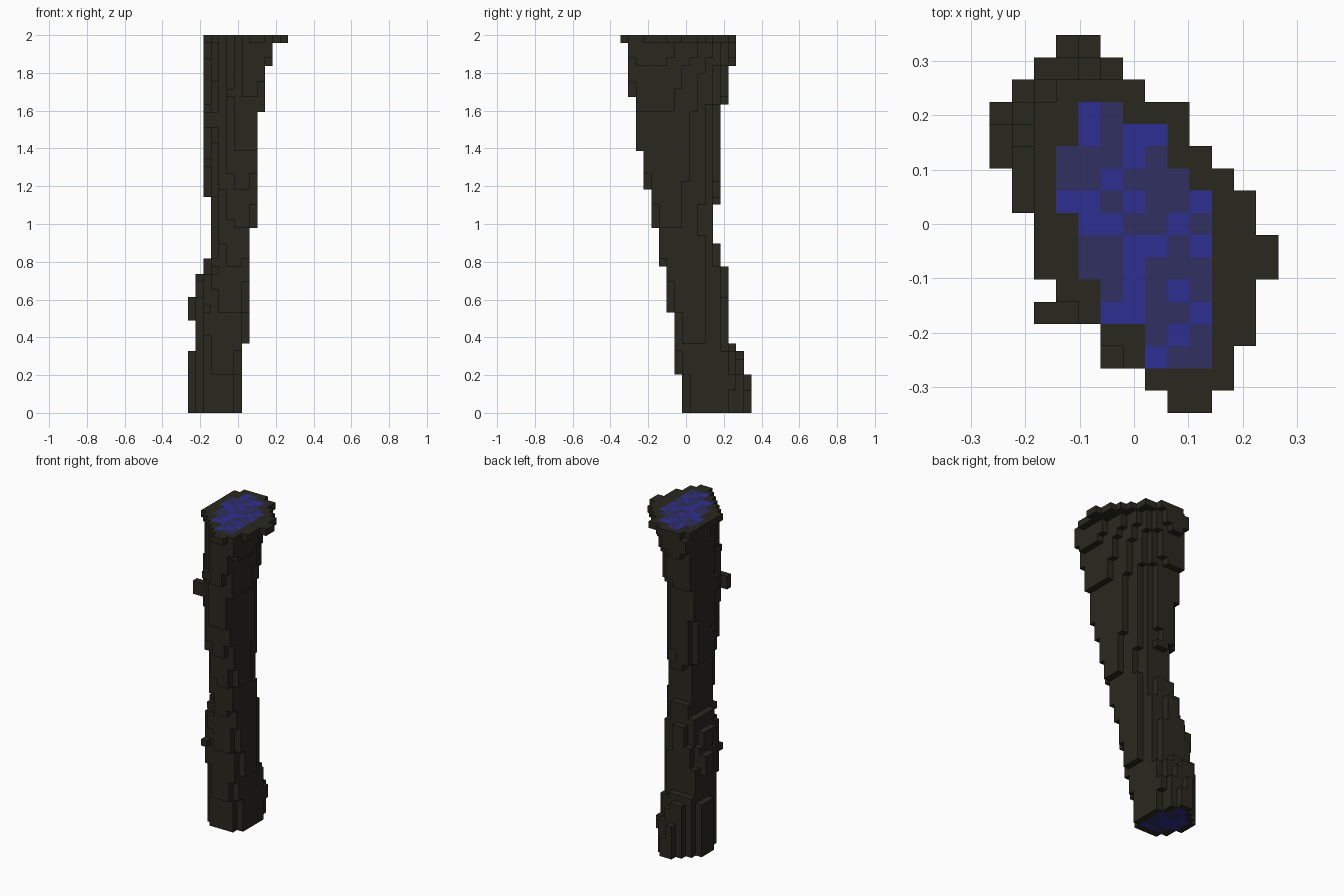
import bpy
import bmesh
import math
import random

random.seed(4)
cube = bpy.data.objects.get("Cube")
if cube:
    bpy.data.objects.remove(cube, do_unlink=True)

NX, NY, NZ = 13, 17, 49          # block counts
S = 2 / NZ                       # block size


def material(name, rgb):
    m = bpy.data.materials.new(name)
    m.use_nodes = True
    m.diffuse_color = (*rgb, 1)
    m.node_tree.nodes["Principled BSDF"].inputs["Base Color"].default_value = (*rgb, 1)
    return m


bark_mat = material("dark bark", (0.022, 0.021, 0.0135))
bright_mat = material("bright blue wood", (0.028, 0.028, 0.285))
dull_mat = material("dull blue wood", (0.029, 0.029, 0.120))

# Side limits of the trunk in blocks: (first layer, limit)
LEFT = [(0, 0), (8, 1), (18, 2), (20, 3), (28, 2)]
RIGHT = [(0, 7), (9, 8), (24, 9), (39, 10), (45, 11)]
FRONT = [(0, 8), (5, 7), (13, 6), (19, 5), (24, 4), (29, 3), (34, 2), (41, 1)]
BACK = [(0, 17), (5, 16), (8, 15), (9, 14), (19, 13), (22, 12), (27, 13), (40, 14), (45, 15)]

# Plan outline of the whole trunk: (first column, end column) for each row
PLAN = [(8, 10), (6, 11), (4, 11), (3, 12), (3, 12), (2, 12), (2, 13), (2, 13), (2, 12),
        (1, 12), (1, 11), (0, 10), (0, 9), (0, 9), (1, 7), (2, 6), (3, 6)]

# Blue wood on the top: row -> (first column, pattern)
TOP_CORE = {13: (4, "Bd"), 12: (4, "BdBB"), 11: (3, "dddBd"), 10: (3, "ddBddd"),
            9: (3, "BBdBddB"), 8: (4, "BBddBd"), 7: (4, "ddBBdB"), 6: (4, "ddBddd"),
            5: (5, "dBdBd"), 4: (5, "BBddB"), 3: (7, "dBd"), 2: (7, "Bdd")}


def limit(table, k):
    """Stepped limit, and the same limit blended between the middles of the steps."""
    ends = [s for s, _ in table[1:]] + [NZ]
    mids = [((s + e - 1) / 2, v) for (s, v), e in zip(table, ends)]
    step = [v for s, v in table if s <= k][-1]
    smooth = step
    for (k0, v0), (k1, v1) in zip(mids, mids[1:]):
        if k0 <= k <= k1:
            smooth = v0 + (v1 - v0) * (k - k0) / (k1 - k0)
    return step, max(step - 0.4, min(step + 0.4, smooth))


def layer(k):
    """Blocks of one slanted oval layer of the trunk."""
    (x0, l), (x1, r), (y0, f), (y1, b) = (limit(t, k) for t in (LEFT, RIGHT, FRONT, BACK))
    cx, cy, half_w, half_d = (l + r) / 2, (f + b) / 2, (r - l) / 2, (b - f) / 2
    slant = -0.15 - 0.23 * k / NZ
    a = math.sqrt(half_w ** 2 - (slant * half_d) ** 2)
    cells = set()
    for j in range(y0, y1):
        dy = j + 0.5 - cy
        for i in range(max(x0, PLAN[j][0]), min(x1, PLAN[j][1])):
            dx = i + 0.5 - cx - slant * dy
            if abs(dx / a) ** 2.3 + abs(dy / half_d) ** 2.3 <= 1.05:
                cells.add((i, j, k))
    return cells


# Trunk, flared top rim with a trimmed corner, and small knots
blocks = set()
for k in range(NZ - 1):
    blocks |= layer(k)
blocks |= {(i, j, NZ - 1) for j, (a, b) in enumerate(PLAN[:15])
           for i in range(max(a, 2, 8 - j, j - 11), b)}
blocks |= {(0, j, k) for j in (11, 12) for k in range(12, 15)}
blocks |= {(2, 4, 37), (2, 4, 38), (3, 4, 37), (3, 4, 38), (2, 6, 13), (6, 14, 3), (6, 14, 4)}

# Blue wood cells on both cut ends
core = {}
for j, (start, pattern) in TOP_CORE.items():
    for n, c in enumerate(pattern):
        core[(start + n, j, NZ - 1)] = 0 if c == "B" else 1
for (i, j, k) in sorted(b for b in blocks if b[2] == 0):
    if all((i + p, j + q, 0) in blocks for p, q in ((1, 0), (-1, 0), (0, 1), (0, -1))):
        core[(i, j, 0)] = random.choice((0, 1))

# Outer faces: direction and corner offsets
SIDES = {(1, 0, 0): [(1, 0, 0), (1, 1, 0), (1, 1, 1), (1, 0, 1)],
         (-1, 0, 0): [(0, 0, 0), (0, 0, 1), (0, 1, 1), (0, 1, 0)],
         (0, 1, 0): [(0, 1, 0), (0, 1, 1), (1, 1, 1), (1, 1, 0)],
         (0, -1, 0): [(0, 0, 0), (1, 0, 0), (1, 0, 1), (0, 0, 1)],
         (0, 0, 1): [(0, 0, 1), (1, 0, 1), (1, 1, 1), (0, 1, 1)],
         (0, 0, -1): [(0, 0, 0), (0, 1, 0), (1, 1, 0), (1, 0, 0)]}


def build(name, mats, want_core):
    """Skin the exposed block faces, either the bark or the wood of the cut ends."""
    bm = bmesh.new()
    verts = {}

    def vert(p):
        if p not in verts:
            verts[p] = bm.verts.new(((p[0] - NX / 2) * S, (p[1] - NY / 2) * S, p[2] * S))
        return verts[p]

    for blk in sorted(blocks):
        for d, corners in SIDES.items():
            if tuple(u + v for u, v in zip(blk, d)) in blocks:
                continue
            is_core = blk in core and d[2] == (1 if blk[2] else -1)
            if is_core != want_core:
                continue
            f = bm.faces.new([vert(tuple(u + v for u, v in zip(blk, c))) for c in corners])
            f.material_index = core[blk] if is_core else 0
    mesh = bpy.data.meshes.new(name)
    bm.to_mesh(mesh)
    bm.free()
    for m in mats:
        mesh.materials.append(m)
    bpy.context.scene.collection.objects.link(bpy.data.objects.new(name, mesh))


build("trunk_bark", [bark_mat], False)
build("cut_wood_ends", [bright_mat, dull_mat], True)
